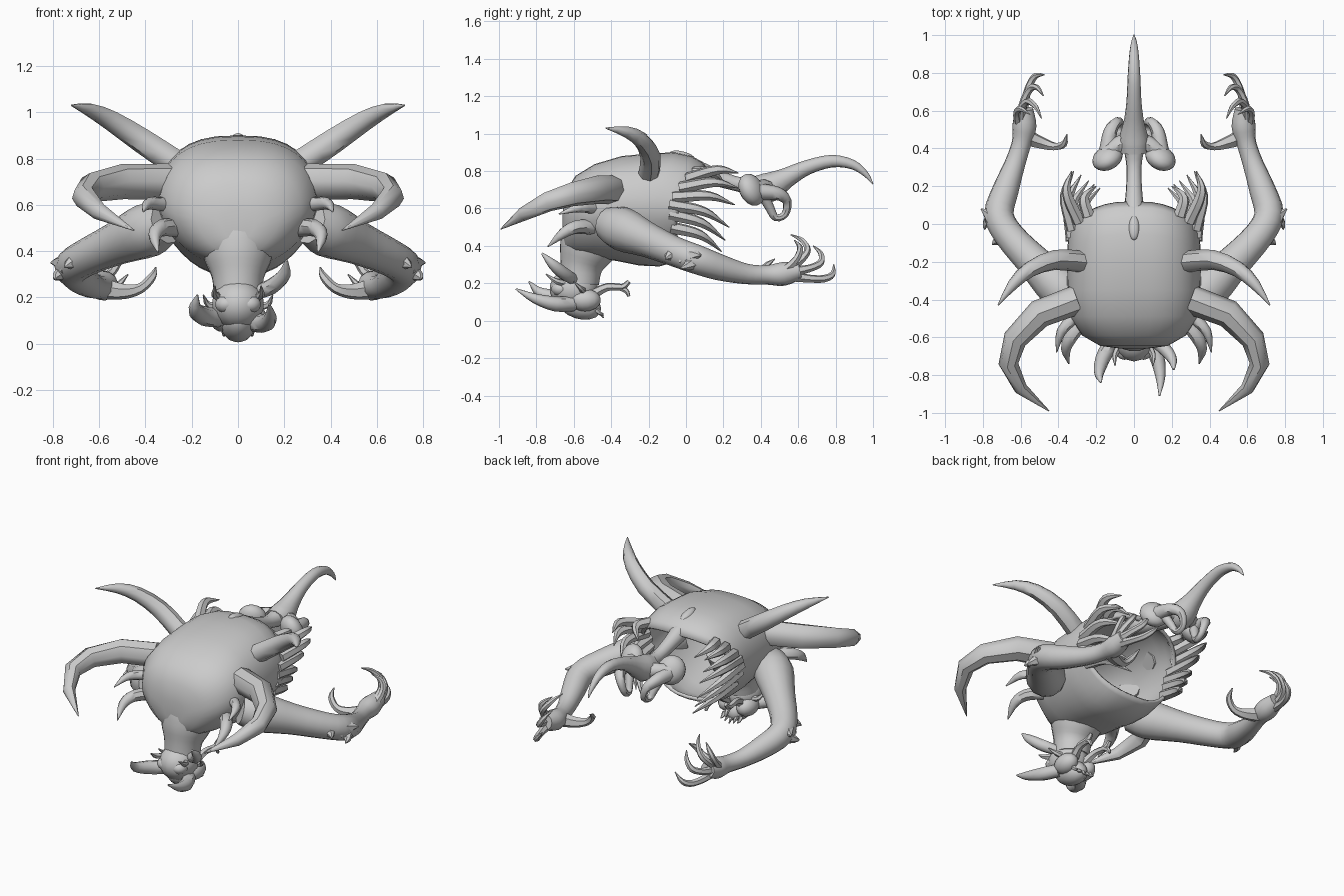
import bpy, bmesh, math
from mathutils import Vector, Euler

grey = bpy.data.materials.new("bone grey")
grey.diffuse_color = (0.6, 0.6, 0.6, 1)


def finish(name, bm, mirror=False, thickness=0, angle=45):
    bmesh.ops.recalc_face_normals(bm, faces=bm.faces)
    me = bpy.data.meshes.new(name)
    bm.to_mesh(me)
    bm.free()
    me.materials.append(grey)
    ob = bpy.data.objects.new(name, me)
    bpy.context.collection.objects.link(ob)
    if thickness:
        ob.modifiers.new("shell", 'SOLIDIFY').thickness = thickness
    if mirror:
        m = ob.modifiers.new("mirror", 'MIRROR')
        m.use_mirror_merge = False
    bpy.ops.object.select_all(action='DESELECT')
    ob.select_set(True)
    bpy.context.view_layer.objects.active = ob
    bpy.ops.object.shade_smooth_by_angle(angle=math.radians(angle))
    return ob


def spline(pts, steps):
    """Catmull-Rom through (x, y, z, radius) points."""
    p = [Vector(q) for q in pts]
    p = [2 * p[0] - p[1]] + p + [2 * p[-1] - p[-2]]
    out = []
    for i in range(1, len(p) - 2):
        a, b, c, d = p[i - 1:i + 3]
        for k in range(steps):
            t = k / steps
            out.append(0.5 * (2 * b + (c - a) * t + (2 * a - 5 * b + 4 * c - d) * t * t
                              + (3 * b - a - 3 * c + d) * t ** 3))
    return out + [p[-2]]


def bridge(bm, rings):
    for a, b in zip(rings, rings[1:]):
        n = len(a)
        for i in range(n):
            bm.faces.new((a[i], a[(i + 1) % n], b[(i + 1) % n], b[i]))


def add_tube(bm, pts, sides=8, steps=3):
    path = spline(pts, steps)
    pos = [q.to_3d() for q in path]
    rings, u = [], None
    for i, q in enumerate(path):
        t = (pos[min(i + 1, len(pos) - 1)] - pos[max(i - 1, 0)]).normalized()
        u = t.orthogonal() if u is None else u - t * u.dot(t)
        u.normalize()
        v, r = t.cross(u), max(q[3], 0.003)
        rings.append([bm.verts.new(pos[i] + r * (u * math.cos(a) + v * math.sin(a)))
                      for a in (math.tau * k / sides for k in range(sides))])
    bridge(bm, rings)
    bm.faces.new(rings[0])
    bm.faces.new(rings[-1])


def tubes(name, paths, mirror=True, sides=8, steps=3):
    bm = bmesh.new()
    for p in paths:
        add_tube(bm, p, sides, steps)
    return finish(name, bm, mirror)


def blob(name, loc, size, mirror=False, rot=(0, 0, 0)):
    bm = bmesh.new()
    bmesh.ops.create_uvsphere(bm, u_segments=14, v_segments=9, radius=1)
    m = Euler(rot).to_matrix()
    for v in bm.verts:
        v.co = m @ Vector(a * b for a, b in zip(v.co, size)) + Vector(loc)
    return finish(name, bm, mirror)


# Hollow torso shell: rings along y (y, half width, bottom, top), open at the rear
torso = [(-0.66, 0.07, 0.44, 0.58), (-0.645, 0.18, 0.385, 0.69), (-0.59, 0.275, 0.35, 0.775),
         (-0.49, 0.34, 0.335, 0.837), (-0.36, 0.353, 0.32, 0.88), (-0.22, 0.355, 0.295, 0.895),
         (-0.10, 0.355, 0.29, 0.90), (-0.02, 0.35, 0.31, 0.88), (0.03, 0.35, 0.33, 0.85),
         (0.06, 0.345, 0.35, 0.81)]
bm = bmesh.new()
rings = []
for y, w, lo, hi in torso:
    ring = []
    for k in range(36):
        c, s = math.cos(math.tau * k / 36), math.sin(math.tau * k / 36)
        x = w * math.copysign(abs(c) ** 0.75, c) * (1 - 0.25 * max(0, -s))
        z = (lo + hi) / 2 + (hi - lo) / 2 * math.copysign(abs(s) ** 0.9, s)
        slant = 0.06 * s * max(0, (y + 0.5) / 0.56) - 0.10 * c * c * max(0, (y + 0.3) / 0.36)
        ring.append(bm.verts.new((x, y + slant, z)))
    rings.append(ring)
bridge(bm, rings)
bm.faces.new(rings[0])
finish("torso_shell", bm, thickness=0.02, angle=60)

# Neck and bent-down head
tubes("neck", [[(0, -0.485, 0.50, 0.168), (0, -0.515, 0.42, 0.160), (0, -0.54, 0.355, 0.142),
                (0, -0.56, 0.285, 0.113), (0, -0.57, 0.20, 0.105)]], False, 20)
blob("skull", (0, -0.60, 0.17), (0.115, 0.13, 0.11))
blob("snout", (0, -0.57, 0.085), (0.075, 0.12, 0.075), rot=(-0.3, 0, 0))
blob("cheek", (0.065, -0.54, 0.11), (0.06, 0.085, 0.06), True)
blob("brow", (0.05, -0.67, 0.17), (0.05, 0.05, 0.04), True)
tubes("jaw_prong", [[(0.04, -0.50, 0.14, 0.03), (0.06, -0.42, 0.18, 0.022), (0.07, -0.34, 0.18, 0.018),
                     (0.07, -0.305, 0.21, 0.012)],
                    [(0.065, -0.36, 0.18, 0.016), (0.07, -0.32, 0.16, 0.014), (0.07, -0.305, 0.13, 0.008)]],
      True, 6)
tubes("jaw_teeth", [[(0.03 * i, -0.50 + 0.01 * i, 0.06, 0.014), (0.03 * i, -0.46, 0.04, 0.010),
                     (0.03 * i, -0.44, 0.015 + 0.01 * i, 0.003)] for i in range(3)], True, 5, 2)
tubes("tusk_left", [[(-0.08, -0.60, 0.11, 0.04), (-0.15, -0.68, 0.12, 0.042), (-0.185, -0.78, 0.15, 0.03),
                     (-0.175, -0.84, 0.21, 0.004)]], False)
tubes("tusk_right", [[(0.07, -0.60, 0.09, 0.04), (0.12, -0.70, 0.09, 0.04), (0.14, -0.81, 0.12, 0.026),
                      (0.135, -0.91, 0.17, 0.004)]], False)
tubes("head_horn", [[(0.08, -0.60, 0.22, 0.03), (0.15, -0.65, 0.25, 0.035), (0.20, -0.71, 0.30, 0.028),
                     (0.21, -0.77, 0.36, 0.006)]], False)
tubes("head_spike", [[(0.06, -0.62, 0.2, 0.022), (0.10, -0.69, 0.21, 0.016), (0.10, -0.75, 0.25, 0.003)],
                     [(0.08, -0.55, 0.16, 0.02), (0.13, -0.56, 0.17, 0.014), (0.15, -0.60, 0.21, 0.003)]],
      True, 6)

# Large curved horns
tubes("shoulder_horn", [[(0.30, -0.40, 0.70, 0.078), (0.50, -0.475, 0.70, 0.076), (0.63, -0.61, 0.675, 0.064),
                         (0.665, -0.74, 0.635, 0.053), (0.60, -0.87, 0.57, 0.037), (0.45, -0.99, 0.49, 0.003)]],
      True, 8, 1)
tubes("back_horn", [[(0.27, -0.20, 0.78, 0.058), (0.42, -0.19, 0.88, 0.054), (0.55, -0.24, 0.965, 0.044),
                     (0.64, -0.32, 1.01, 0.03), (0.72, -0.43, 1.03, 0.003)]], True, 8, 2)
tubes("chest_claw", [[(0.26, -0.50, 0.50, 0.04), (0.33, -0.59, 0.50, 0.037), (0.36, -0.66, 0.465, 0.028),
                      (0.345, -0.74, 0.395, 0.003)],
                     [(0.30, -0.48, 0.60, 0.032), (0.385, -0.57, 0.605, 0.026), (0.41, -0.68, 0.57, 0.003)]])

# Arms sweeping back
tubes("arm", [[(0.31, -0.42, 0.52, 0.09), (0.39, -0.34, 0.49, 0.118), (0.53, -0.20, 0.43, 0.093),
               (0.66, -0.06, 0.37, 0.08), (0.715, 0.05, 0.33, 0.078), (0.68, 0.18, 0.285, 0.07),
               (0.63, 0.32, 0.25, 0.055), (0.595, 0.43, 0.245, 0.052), (0.58, 0.52, 0.25, 0.064),
               (0.58, 0.61, 0.27, 0.047)]], True, 12)
tubes("elbow_spike", [[(0.72, 0.00, 0.34, 0.065), (0.77, 0.05, 0.35, 0.032), (0.81, 0.08, 0.35, 0.003)],
                      [(0.66, -0.05, 0.36, 0.065), (0.72, -0.085, 0.35, 0.032), (0.75, -0.11, 0.33, 0.003)],
                      [(0.73, 0.06, 0.32, 0.05), (0.785, 0.00, 0.29, 0.02), (0.79, -0.03, 0.28, 0.003)]],
      True, 6, 2)
tubes("fingers", [
    [(0.57, 0.46, 0.235, 0.045), (0.49, 0.43, 0.225, 0.033), (0.42, 0.41, 0.24, 0.022),
     (0.37, 0.425, 0.29, 0.018), (0.355, 0.475, 0.33, 0.003)],
    [(0.59, 0.55, 0.24, 0.03), (0.575, 0.66, 0.225, 0.022), (0.55, 0.74, 0.225, 0.02),
     (0.52, 0.785, 0.25, 0.016), (0.475, 0.79, 0.30, 0.003)],
    [(0.60, 0.56, 0.26, 0.03), (0.58, 0.66, 0.28, 0.021), (0.545, 0.72, 0.31, 0.019),
     (0.51, 0.72, 0.36, 0.014), (0.48, 0.68, 0.40, 0.003)],
    [(0.60, 0.55, 0.28, 0.03), (0.59, 0.62, 0.33, 0.021), (0.56, 0.65, 0.38, 0.018),
     (0.52, 0.62, 0.43, 0.014), (0.49, 0.56, 0.46, 0.003)],
    [(0.61, 0.53, 0.27, 0.025), (0.62, 0.59, 0.33, 0.019), (0.60, 0.61, 0.39, 0.016),
     (0.55, 0.58, 0.43, 0.003)]], True, 6)

# Free ribs along the open rear edge: base, then tip
ribs = [((0.29, 0.01, 0.76), (0.33, 0.28, 0.79)), ((0.325, -0.03, 0.71), (0.32, 0.28, 0.71)),
        ((0.33, -0.07, 0.66), (0.28, 0.26, 0.62)), ((0.33, -0.09, 0.62), (0.24, 0.23, 0.50)),
        ((0.32, -0.09, 0.57), (0.21, 0.21, 0.43)), ((0.29, -0.08, 0.50), (0.18, 0.19, 0.37)),
        ((0.24, 0.04, 0.79), (0.20, 0.20, 0.74))]
paths = []
for a, b in ribs:
    a, b = Vector(a), Vector(b)
    mid = a.lerp(b, 0.55) + Vector((0.045, 0.01, 0.03))
    paths.append([(*a, 0.034), (*mid, 0.026), (*b, 0.003)])
tubes("rear_ribs", paths, True, 6, 4)

# Exposed spine, pelvis and tail
tubes("spine", [[(0, -0.10, 0.855, 0.04), (0, 0.05, 0.805, 0.055), (0, 0.16, 0.765, 0.045),
                 (0, 0.30, 0.725, 0.04), (0, 0.42, 0.72, 0.06)]], False, 10)
blob("spine_ridge", (0, -0.02, 0.88), (0.03, 0.07, 0.025), rot=(-0.25, 0, 0))
tubes("tail", [[(0, 0.38, 0.70, 0.075), (0, 0.45, 0.715, 0.08), (0, 0.54, 0.765, 0.055),
                (0, 0.65, 0.82, 0.04), (0, 0.78, 0.853, 0.034), (0, 0.89, 0.835, 0.026),
                (0, 0.96, 0.785, 0.016), (0, 1.0, 0.73, 0.003)]], False, 10)
blob("hip_wing", (0.14, 0.35, 0.70), (0.085, 0.06, 0.09), True, (0.4, 0.4, -0.3))
tubes("hip_bridge", [[(0.02, 0.44, 0.70, 0.05), (0.08, 0.42, 0.71, 0.045), (0.14, 0.37, 0.70, 0.05)]])
tubes("hip_loop", [[(0.14, 0.39, 0.69, 0.045), (0.125, 0.49, 0.68, 0.036), (0.09, 0.54, 0.64, 0.026),
                    (0.07, 0.53, 0.57, 0.02), (0.075, 0.48, 0.55, 0.02), (0.09, 0.45, 0.60, 0.024),
                    (0.11, 0.42, 0.66, 0.03)]], True, 8)
